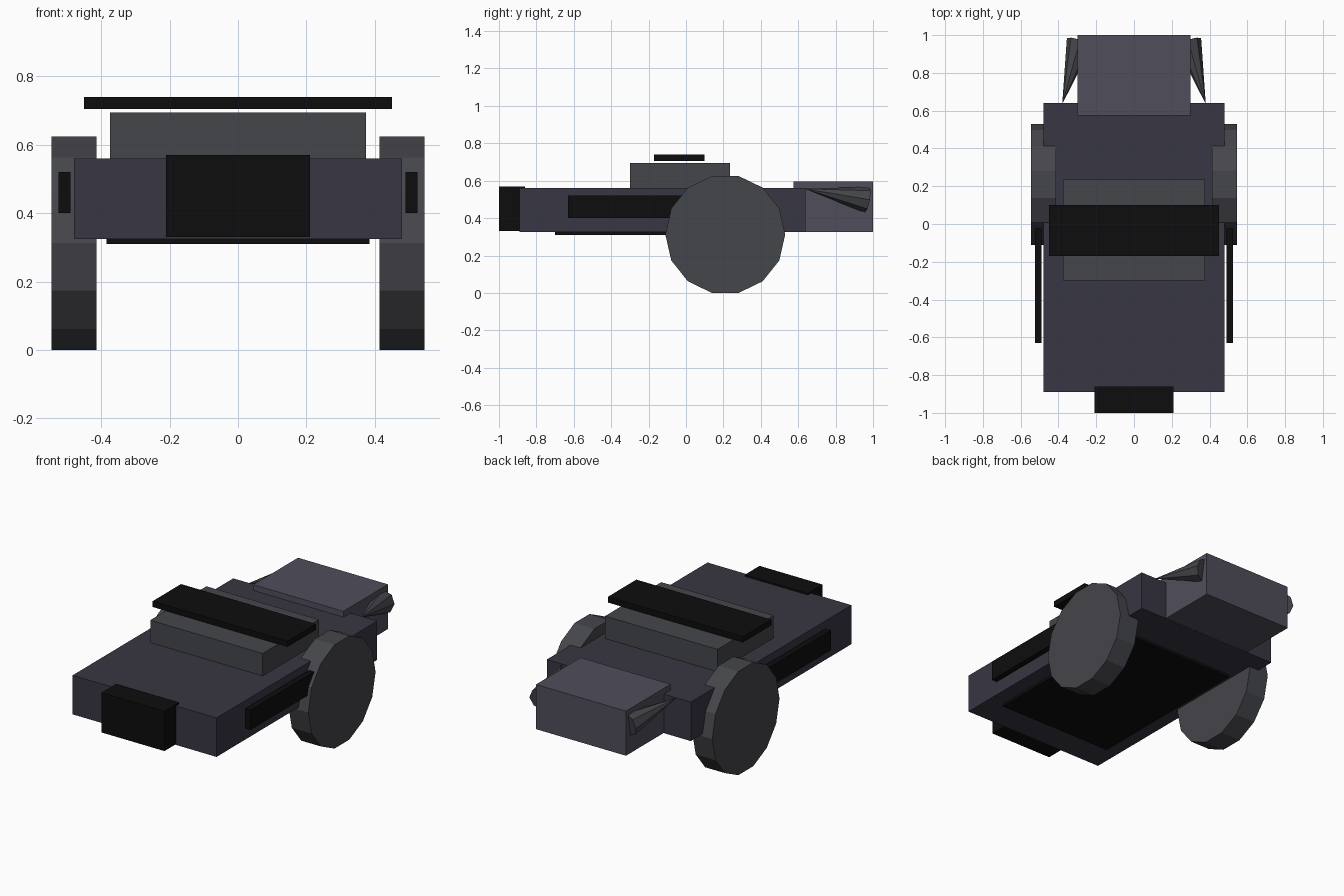
import bpy, math
from mathutils import Vector

if "Cube" in bpy.data.objects:
    bpy.data.objects.remove(bpy.data.objects["Cube"])


def material(name, r, g, b):
    m = bpy.data.materials.new(name)
    m.diffuse_color = (r, g, b, 1)
    m.use_nodes = True
    m.node_tree.nodes["Principled BSDF"].inputs["Base Color"].default_value = m.diffuse_color
    return m


hull = material("dark_blue_grey", 0.040, 0.038, 0.056)
housing = material("light_blue_grey", 0.080, 0.076, 0.105)
grey = material("dark_grey", 0.060, 0.061, 0.070)
black = material("black", 0.004, 0.004, 0.004)


def finish(name, mat):
    o = bpy.context.object
    o.name = name
    o.data.materials.append(mat)
    return o


def box(name, mat, x, y, z):
    """Box from (min, max) ranges on each axis."""
    bpy.ops.mesh.primitive_cube_add(size=1, location=[(a + b) / 2 for a, b in (x, y, z)])
    o = finish(name, mat)
    o.scale = [b - a for a, b in (x, y, z)]
    bpy.ops.object.transform_apply(location=False, rotation=False, scale=True)
    return o


# Main body, raised deck and rear housing
box("body", hull, (-0.48, 0.48), (-0.89, 0.64), (0.325, 0.56))
box("deck", grey, (-0.375, 0.375), (-0.30, 0.235), (0.55, 0.695))
box("rear_housing", housing, (-0.30, 0.30), (0.575, 1.0), (0.326, 0.595))

# Black panels on front, top and underside
box("front_panel", black, (-0.21, 0.21), (-1.0, -0.86), (0.33, 0.57))
box("top_panel", black, (-0.45, 0.45), (-0.17, 0.10), (0.705, 0.74))
box("bottom_panel", black, (-0.385, 0.385), (-0.70, 0.38), (0.31, 0.33))

for side, s in (("left", -1), ("right", 1)):
    # Side strip
    box(f"{side}_strip", black, sorted((s * 0.49, s * 0.525)), (-0.63, -0.02), (0.40, 0.52))

    # Fourteen-sided wheel, flat edge on the ground
    bpy.ops.mesh.primitive_cylinder_add(
        vertices=14, radius=0.3205, depth=0.132,
        location=(s * 0.48, 0.21, 0.3125), rotation=(0, math.pi / 2, 0))
    finish(f"{side}_wheel", grey)

    # Slanted cone, half sunk in the rear housing
    tip, base = Vector((s * 0.38, 0.635, 0.557)), Vector((s * 0.288, 0.965, 0.498))
    axis = tip - base
    bpy.ops.mesh.primitive_cone_add(
        vertices=8, radius1=0.07, radius2=0, depth=axis.length,
        location=(tip + base) / 2, rotation=axis.to_track_quat('Z', 'Y').to_euler())
    finish(f"{side}_cone", grey)
